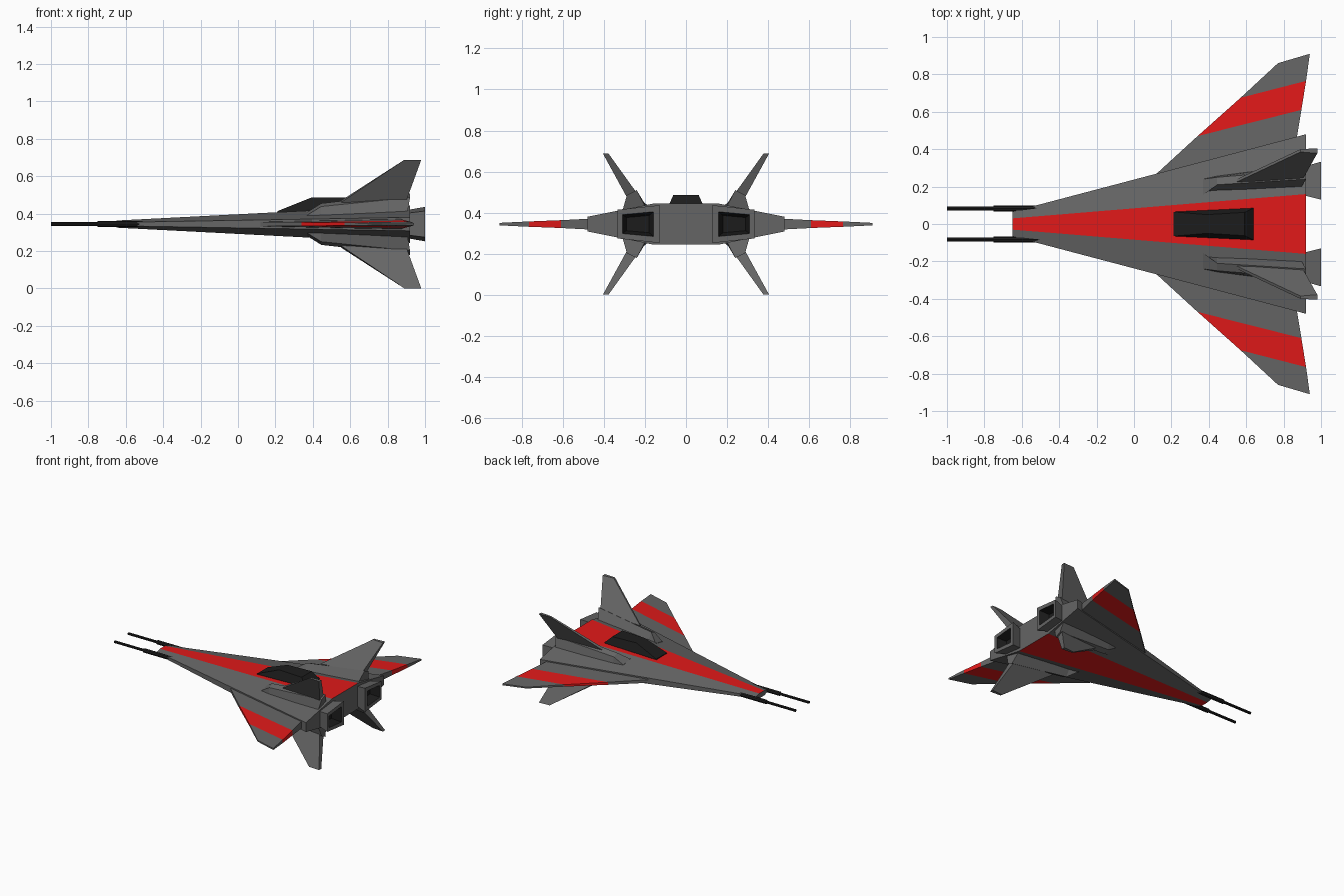
import bpy, bmesh, math
from mathutils import Matrix

if "Cube" in bpy.data.objects:
    bpy.data.objects.remove(bpy.data.objects["Cube"])

ZC = 0.344  # height of the horizontal symmetry plane


def material(name, rgb):
    m = bpy.data.materials.new(name)
    m.diffuse_color = (*rgb, 1)
    m.use_nodes = True
    m.node_tree.nodes["Principled BSDF"].inputs["Base Color"].default_value = m.diffuse_color
    return m


GREY = material("grey", (0.13, 0.13, 0.13))
RED = material("red", (0.75, 0.01, 0.01))
BLACK = material("black", (0.012, 0.012, 0.012))
MATS = [GREY, RED, BLACK]


def loft(name, rings, color=0, sy=1, sz=1, paint=None, caps=(0, 0)):
    """Skin equal-length rings of (x, y, z) with z relative to ZC, mirrored by sy / sz.
    paint(ring, side) gives the material index of each side face."""
    bm = bmesh.new()
    vs = [[bm.verts.new((x, y * sy, ZC + z * sz)) for x, y, z in r] for r in rings]
    n = len(rings[0])
    for i in range(len(rings) - 1):
        for j in range(n):
            k = (j + 1) % n
            f = bm.faces.new((vs[i][j], vs[i][k], vs[i + 1][k], vs[i + 1][j]))
            f.material_index = paint(i, j) if paint else color
    for ring, c in ((vs[0], caps[0]), (vs[-1], caps[1])):
        f = bm.faces.new(ring)
        f.material_index = c or color
    bmesh.ops.recalc_face_normals(bm, faces=bm.faces)
    me = bpy.data.meshes.new(name)
    bm.to_mesh(me)
    bm.free()
    for m in MATS:
        me.materials.append(m)
    ob = bpy.data.objects.new(name, me)
    bpy.context.collection.objects.link(ob)
    return ob


# Hull: tapering octagonal section, red spine on top and belly
def hull_ring(x, wi, wo, h, s):
    return [(x, -wi, h), (x, wi, h), (x, wo, s), (x, wo, -s),
            (x, wi, -h), (x, -wi, -h), (x, -wo, -s), (x, -wo, s)]


loft("hull", [hull_ring(-0.65, 0.03, 0.066, 0.019, 0.009),
              hull_ring(0.92, 0.16, 0.48, 0.1, 0.036)],
     paint=lambda i, j: 1 if j in (0, 4) else 0)

# Canopy
loft("canopy", [
    [(0.21, -0.065, 0.05), (0.21, 0.065, 0.05), (0.64, 0.085, 0.05), (0.64, -0.085, 0.05)],
    [(0.21, -0.065, 0.069), (0.21, 0.065, 0.069), (0.64, 0.085, 0.09), (0.64, -0.085, 0.09)],
    [(0.39, -0.05, 0.141), (0.39, 0.05, 0.141), (0.59, 0.062, 0.141), (0.59, -0.062, 0.141)],
], color=2)


# Wing station: leading and trailing point with half thicknesses
def wing_ring(lead, trail, tl, tt):
    return [(*lead, tl), (*trail, tt), (*trail, -tt), (*lead, -tl)]


WING = [wing_ring((0.10, 0.25), (0.86, 0.40), 0.012, 0.03),
        wing_ring((0.34, 0.47), (0.895, 0.61), 0.010, 0.019),
        wing_ring((0.57, 0.675), (0.92, 0.765), 0.008, 0.013),
        wing_ring((0.77, 0.86), (0.94, 0.91), 0.005, 0.006)]

# Fin mount (root block) and swept fin
MOUNT = [[(0.36, 0.155, 0.03), (0.37, 0.155, 0.064), (0.37, 0.24, 0.048), (0.36, 0.24, 0.02)],
         [(0.445, 0.16, 0.03), (0.445, 0.21, 0.111), (0.445, 0.25, 0.094), (0.445, 0.26, 0.02)],
         [(0.885, 0.18, 0.05), (0.92, 0.24, 0.165), (0.92, 0.288, 0.142), (0.9, 0.32, 0.03)]]
FIN = [[(0.55, 0.225, 0.125), (0.90, 0.235, 0.145), (0.90, 0.285, 0.125), (0.55, 0.24, 0.115)],
       [(0.89, 0.385, 0.344), (0.98, 0.378, 0.344), (0.98, 0.405, 0.344), (0.89, 0.40, 0.344)]]


# Engine nozzle: trapezoid flaring backwards with a recessed dark exhaust
def nozzle_ring(x, yi, yo, hi, ho):
    return [(x, yi, hi), (x, yo, ho), (x, yo, -ho), (x, yi, -hi)]


NOZZLE = [nozzle_ring(0.88, 0.15, 0.305, 0.075, 0.058),
          nozzle_ring(0.92, 0.15, 0.31, 0.078, 0.06),
          nozzle_ring(1.0, 0.13, 0.333, 0.092, 0.07),
          nozzle_ring(1.0, 0.158, 0.31, 0.06, 0.046),
          nozzle_ring(0.93, 0.18, 0.29, 0.042, 0.032)]


# Gun made of a thin barrel and a thicker sleeve
def gun(name, y):
    prof = [(-1.0, 0.010), (-0.75, 0.010), (-0.75, 0.016), (-0.5, 0.016)]
    rings = [[(x, y + r * math.cos(a * math.pi / 4), r * math.sin(a * math.pi / 4))
              for a in range(8)] for x, r in prof]
    loft(name, rings, color=2)


for sy, side in ((1, "left"), (-1, "right")):
    loft("wing_" + side, WING, sy=sy, paint=lambda i, j: 1 if i == 1 else 0)
    loft("engine_" + side, NOZZLE, sy=sy, caps=(0, 2),
         paint=lambda i, j: 2 if i == 3 else 0)
    gun("gun_" + side, 0.083 * sy)
    for sz, level in ((1, "upper"), (-1, "lower")):
        loft(f"fin_mount_{level}_{side}", MOUNT, sy=sy, sz=sz)
        loft(f"fin_{level}_{side}", FIN, sy=sy, sz=sz)
